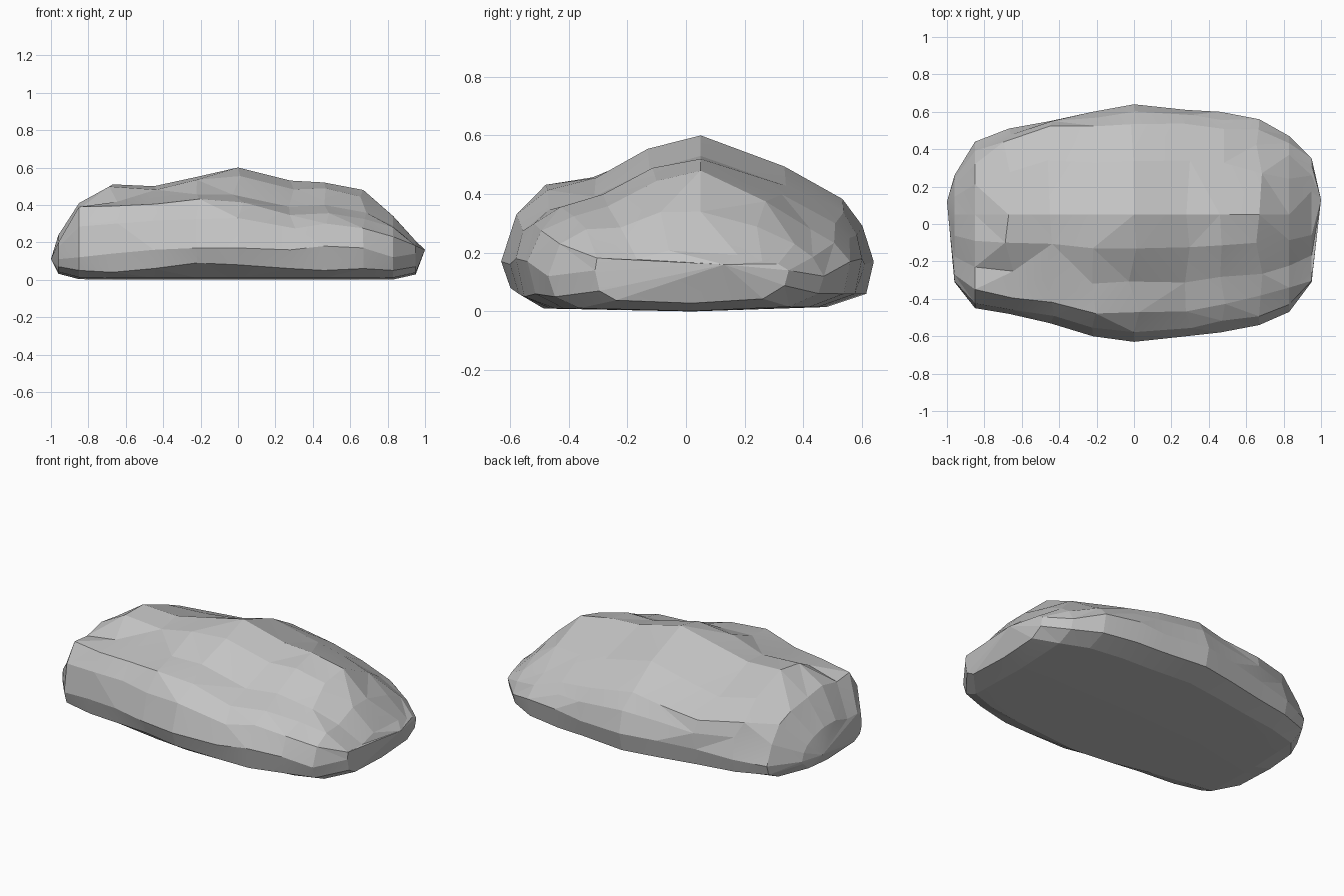
import bpy
import bmesh
import math
import random
from mathutils import Vector

cube = bpy.data.objects.get("Cube")
if cube:
    bpy.data.objects.remove(cube, do_unlink=True)

random.seed(11)

# Slices along x, in hundredths: x, front edge y, back edge y, waist z,
# front shoulder y z, ridge z, back shoulder y z, undercut z at the front
SLICES = [
    (-96, -31, 26, 11, -27, 20, 24, 21, 19, 7),
    (-85, -45, 44, 12, -35, 39, 39, 32, 33, 5),
    (-67, -48, 51, 14, -39, 40, 51, 43, 35, 4),
    (-45, -53, 55, 16, -42, 41, 50, 52, 32, 6),
    (-22, -60, 60, 17, -47, 43, 55, 52, 35, 9),
    (0, -63, 64, 17, -47, 42, 60, 54, 39, 8),
    (28, -60, 61, 16, -47, 34, 53, 53, 33, 6),
    (46, -58, 60, 18, -42, 36, 52, 50, 30, 5),
    (67, -54, 56, 17, -39, 33, 48, 43, 28, 6),
    (83, -47, 47, 12, -34, 28, 34, 37, 23, 5),
    (95, -31, 35, 14, -26, 18, 20, 26, 17, 7),
]
# Points that close the two ends
TIPS = [Vector((-1, 0.12, 0.11)), Vector((1, 0.13, 0.16))]


def slice_points(row):
    """Closed cross-section of the rock at one slice."""
    x, front, back, waist, fy, fz, ridge, by, bz, cut = (v / 100 for v in row)
    lift = 0.05 * max(0, (abs(x) - 0.8) / 0.2) ** 2
    full = min(1, (back - front) / 0.9)

    def between(a, b, t, dy=0, dz=0):
        return (a[0] + (b[0] - a[0]) * t + dy * full,
                a[1] + (b[1] - a[1]) * t + dz * full)

    waist_f, waist_b = (front, waist), (back, waist)
    shoulder_f, shoulder_b = (fy, fz), (by, bz)
    crest = (0.05, ridge)
    outline = [
        (0.02, lift), (front * 0.77, lift + 0.01), (front * 0.95, cut),
        waist_f, between(waist_f, shoulder_f, 0.5, -0.025, 0.03), shoulder_f,
        between(shoulder_f, crest, 0.3, 0, -0.012),
        between(shoulder_f, crest, 0.65, 0, 0.02), crest,
        between(crest, shoulder_b, 0.6, 0, 0.015), shoulder_b,
        between(waist_b, shoulder_b, 0.5, 0.012, 0.01), waist_b,
        (back * 0.96, lift + 0.06), (back * 0.75, lift + 0.015),
    ]
    points = []
    for i, (y, z) in enumerate(outline):
        # Chipped, uneven facets on the upper sides only
        chip = 0.03 if 4 <= i <= 11 and i != 8 and abs(x) < 0.8 else 0
        points.append(Vector((x + random.uniform(-chip, chip),
                              y + random.uniform(-chip, chip) * 0.3,
                              z + random.uniform(-chip, chip) * 0.25)))
    return points


# Loft the slices into a faceted boulder
bm = bmesh.new()
rings = [[bm.verts.new(p) for p in slice_points(row)] for row in SLICES]
count = len(rings[0])
for a, b in zip(rings, rings[1:]):
    for i in range(count):
        j = (i + 1) % count
        bm.faces.new((a[i], a[j], b[j], b[i]))

# Close each blunt end with a fan of facets
for ring, tip in zip((rings[0], rings[-1]), TIPS):
    point = bm.verts.new(tip)
    for i in range(count):
        bm.faces.new((ring[i], ring[(i + 1) % count], point))

bmesh.ops.triangulate(bm, faces=bm.faces[:], quad_method='BEAUTY')
bmesh.ops.recalc_face_normals(bm, faces=bm.faces[:])
mesh = bpy.data.meshes.new("boulder")
bm.to_mesh(mesh)
bm.free()

# Plain grey stone
stone = bpy.data.materials.new("grey_stone")
stone.use_nodes = True
grey = (0.55, 0.55, 0.55, 1)
stone.diffuse_color = grey
bsdf = next(n for n in stone.node_tree.nodes if n.type == 'BSDF_PRINCIPLED')
bsdf.inputs["Base Color"].default_value = grey
mesh.materials.append(stone)

boulder = bpy.data.objects.new("boulder", mesh)
bpy.context.collection.objects.link(boulder)
bpy.ops.object.select_all(action='DESELECT')
boulder.select_set(True)
bpy.context.view_layer.objects.active = boulder
bpy.ops.object.shade_smooth_by_angle(angle=math.radians(6))
